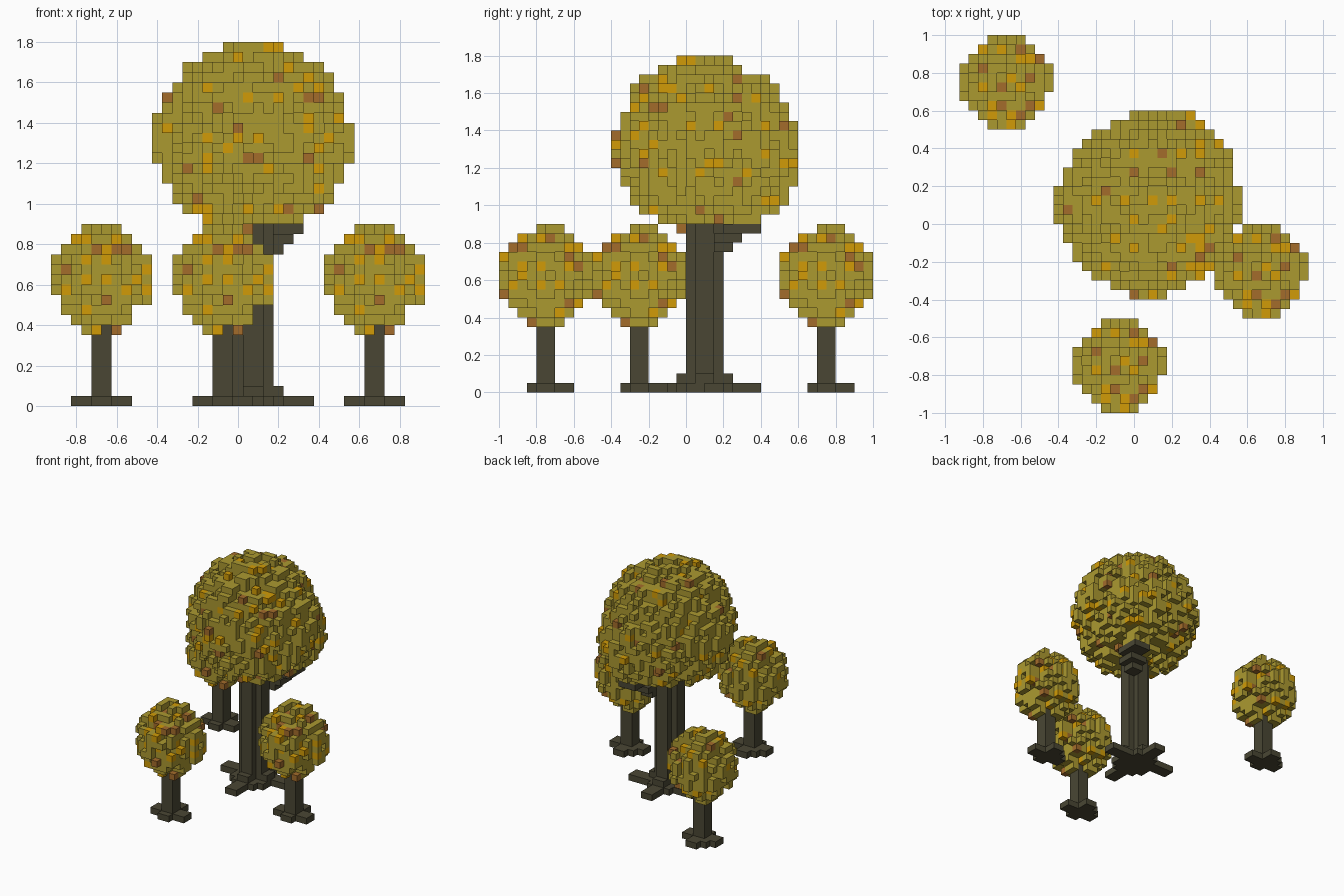
import bpy, bmesh, random
from itertools import product

cube = bpy.data.objects.get("Cube")
if cube:
    bpy.data.objects.remove(cube, do_unlink=True)

V = 0.05  # size of one block
OLIVE, ORANGE, BROWN = range(3)
FRONT, RIGHT, TOP = (1, -1), (0, 1), (2, 1)  # axis and sign of each side
HIDDEN_SIDES = ((0, -1), (1, 1), (2, -1))


def material(name, rgb):
    m = bpy.data.materials.new(name)
    m.use_nodes = True
    col = (*rgb, 1)
    m.diffuse_color = col
    m.node_tree.nodes["Principled BSDF"].inputs["Base Color"].default_value = col
    return m


LEAF = [material("olive_leaf", (0.41, 0.32, 0.03)),
        material("orange_leaf", (0.64, 0.33, 0.002)),
        material("brown_leaf", (0.37, 0.15, 0.024))]
BARK = [material("dark_bark", (0.068, 0.062, 0.034))]


def block_mesh(name, cells, mats):
    """Skin a {cell: material index} dict with the exposed block faces."""
    bm = bmesh.new()
    verts = {}

    def vert(p):
        if p not in verts:
            verts[p] = bm.verts.new([c * V for c in p])
        return verts[p]

    for cell, mat in cells.items():
        for axis, side in product(range(3), (0, 1)):
            near = list(cell)
            near[axis] += 2 * side - 1
            if tuple(near) in cells:
                continue
            u, w = (axis + 1) % 3, (axis + 2) % 3
            ring = []
            for a, b in ((0, 0), (1, 0), (1, 1), (0, 1)):
                p = list(cell)
                p[axis] += side
                p[u] += a
                p[w] += b
                ring.append(vert(tuple(p)))
            face = bm.faces.new(ring if side else ring[::-1])
            face.material_index = mat
    mesh = bpy.data.meshes.new(name)
    bm.to_mesh(mesh)
    bm.free()
    for m in mats:
        mesh.materials.append(m)
    return mesh


def boxes(*spans):
    """Fill blocks in (x0, x1, y0, y1, z0, z1) spans."""
    return {c: 0 for x0, x1, y0, y1, z0, z1 in spans
            for c in product(range(x0, x1), range(y0, y1), range(z0, z1))}


def crown(blobs, floor, pinch, rng):
    """Ellipsoids of leaves, pinched on the diagonals, with a ragged skin."""
    cells = {}
    for (cx, cy, cz), r, rz in blobs:
        n = int(r) + 1
        for x, y, z in product(range(cx - n, cx + n), range(cy - n, cy + n),
                               range(floor, int(cz + rz) + 1)):
            dx, dy, dz = x + 0.5 - cx, y + 0.5 - cy, z + 0.5 - cz
            flat = dx * dx + dy * dy + pinch * abs(dx * dy)
            inner = flat / (r - 1) ** 2 + (dz / (rz - 1)) ** 2 <= 1
            outer = flat / r ** 2 + (dz / rz) ** 2 <= 1
            if inner or (outer and rng.random() < 0.6):
                cells[x, y, z] = OLIVE
    return cells


def outermost(cells, axis, sign):
    """Blocks seen from one direction, keyed by their other two coordinates."""
    order = sorted(cells, key=lambda c: sign * c[axis])
    return {c[:axis] + c[axis + 1:]: c for c in order}


def colour_leaves(cells, spots, rng):
    """Place the listed orange and brown leaves, then scatter some behind."""
    for side, colour, places in spots:
        skin = outermost(cells, *side)
        for p in places:
            if p in skin:
                cells[skin[p]] = colour
    for side in HIDDEN_SIDES:
        for cell in outermost(cells, *side).values():
            pick = rng.random()
            if cells[cell] == OLIVE and pick < 0.06:
                cells[cell] = BROWN if pick < 0.018 else ORANGE


def place(name, mesh, x, y):
    ob = bpy.data.objects.new(name, mesh)
    ob.location = (x, y, 0)
    bpy.context.collection.objects.link(ob)


# Large tree: round trunk, spreading roots, stepped branch
big_trunk = block_mesh("large_trunk", boxes(
    (-2, 2, -1, 1, 0, 19), (-1, 1, -2, 2, 0, 19),
    (-2, 3, -1, 1, 1, 2), (-1, 1, -3, 3, 1, 2),
    (-3, 3, -2, 2, 0, 1), (-2, 2, -3, 3, 0, 1),
    (-6, 0, 0, 2, 0, 1), (0, 6, 0, 2, 0, 1), (-1, 1, -6, 6, 0, 1),
    (1, 3, 1, 3, 15, 16), (1, 4, 1, 4, 16, 17), (2, 5, 2, 6, 17, 18)), BARK)

# Coloured leaves on the large crown: side, colour, positions
BIG_SPOTS = (
    (FRONT, ORANGE, ((-5, 31), (-1, 30), (-9, 27), (-5, 26), (-3, 25),
                     (0, 26), (5, 27), (2, 30), (6, 23), (6, 21), (5, 32),
                     (3, 33), (2, 35), (1, 23), (-6, 19), (-1, 19), (2, 19))),
    (FRONT, BROWN, ((-9, 30), (-4, 29), (-2, 27), (2, 32), (6, 30), (5, 24),
                    (-1, 24), (-7, 23), (3, 19))),
    (RIGHT, ORANGE, ((-7, 31), (0, 32), (-3, 31), (5, 31), (-7, 28), (-2, 28),
                     (1, 28), (6, 28), (-7, 25), (1, 24), (6, 25), (-1, 23),
                     (4, 23), (-4, 32))),
    (RIGHT, BROWN, ((-6, 30), (-10, 24), (3, 33), (2, 29), (3, 27), (3, 22))),
    (TOP, ORANGE, ((-2, 5), (3, 5), (4, 9), (5, 8), (0, 0), (2, 0), (-3, 0),
                   (-2, -2), (-6, 0), (5, 0), (-4, -4), (1, -3), (4, -4))),
    (TOP, BROWN, ((1, 5), (-5, 1), (5, 3), (-2, -10))),
)
rng = random.Random(4)
leaves = crown([((0, 0, 26.5), 10, 9.5), ((3, 4, 24), 6, 6)], 18, 0.3, rng)
leaves[-1, -3, 17] = BROWN  # stray leaf hanging by the trunk
colour_leaves(leaves, BIG_SPOTS, rng)
place("large_tree_trunk", big_trunk, 0.075, 0.1)
place("large_tree_crown", block_mesh("large_crown", leaves, LEAF), 0.075, 0.1)

# Coloured leaves on the small crowns
SMALL_SPOTS = (
    (FRONT, ORANGE, ((-2, 16), (1, 16), (-2, 14), (0, 14), (-4, 11), (0, 12),
                     (-2, 12), (3, 12), (3, 9), (-2, 9), (-1, 7))),
    (FRONT, BROWN, ((-4, 13), (-1, 15), (2, 15), (0, 10), (1, 7))),
    (RIGHT, ORANGE, ((2, 15), (-3, 13), (-1, 13), (-4, 11), (1, 11),
                     (-1, 11), (1, 8), (3, 9))),
    (RIGHT, BROWN, ((-4, 15), (0, 16), (2, 14), (2, 9), (-2, 7))),
    (TOP, ORANGE, ((2, 2), (0, 0), (-3, -1), (1, -1), (0, -4), (-1, 3))),
    (TOP, BROWN, ((1, 3), (-1, -1), (-1, -3))),
)

# Three matching small trees
small_trunk = block_mesh("small_trunk", boxes(
    (-1, 1, -1, 1, 0, 8),
    (-3, 3, -1, 1, 0, 1), (-1, 1, -2, 3, 0, 1), (-2, 1, -1, 2, 0, 1)), BARK)
rng = random.Random(8)
leaves = crown([((0, 0, 12.5), 4.9, 5.7)], 7, 0, rng)
colour_leaves(leaves, SMALL_SPOTS, rng)
small_crown = block_mesh("small_crown", leaves, LEAF)
for label, x, y in (("front", -0.075, -0.75), ("left", 0.675, -0.25),
                    ("back", -0.675, 0.75)):
    place(label + "_small_tree_trunk", small_trunk, x, y)
    place(label + "_small_tree_crown", small_crown, x, y)
